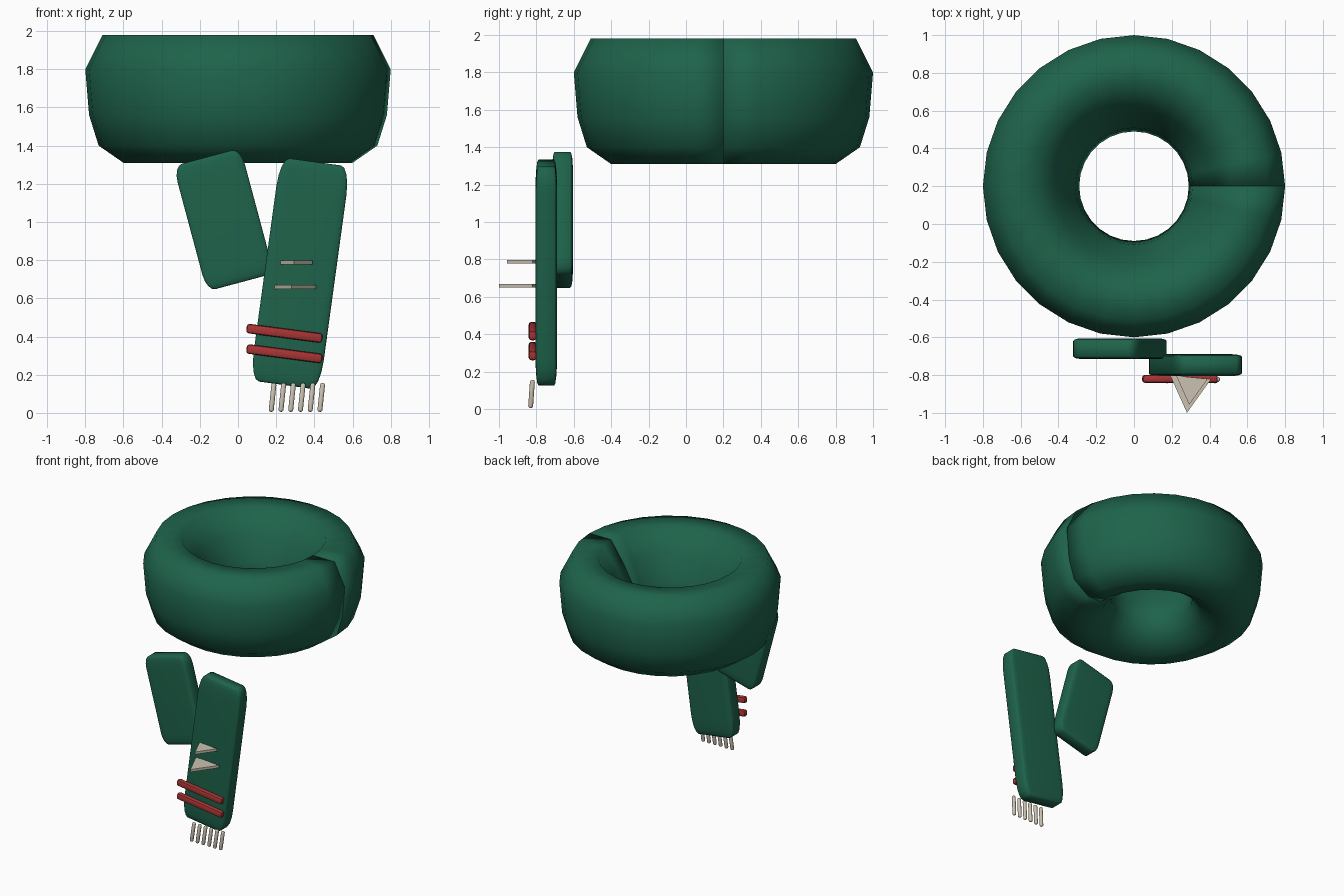
import bpy, bmesh, math

cube = bpy.data.objects.get("Cube")
if cube:
    bpy.data.objects.remove(cube, do_unlink=True)


def material(name, rgb):
    m = bpy.data.materials.new(name)
    m.use_nodes = True
    m.diffuse_color = (*rgb, 1)
    m.node_tree.nodes["Principled BSDF"].inputs["Base Color"].default_value = (*rgb, 1)
    return m


green = material("wool_green", (0.013, 0.125, 0.07))
red = material("stripe_red", (0.40, 0.035, 0.035))
cream = material("fringe_cream", (0.60, 0.54, 0.44))


def finish(name, mat):
    ob = bpy.context.object
    ob.name = name
    ob.data.materials.append(mat)
    return ob


def round_edges(ob, width, segments):
    mod = ob.modifiers.new("rounding", "BEVEL")
    mod.width, mod.segments = width, segments
    bpy.ops.object.modifier_apply(modifier="rounding")


def soft_box(name, mat, size, loc, lean, bevel, segments):
    """Evenly rounded box leaning sideways by an angle in degrees."""
    bpy.ops.mesh.primitive_cube_add(size=1, location=loc)
    ob = finish(name, mat)
    ob.scale = size
    bpy.ops.object.transform_apply(location=False, rotation=False, scale=True)
    ob.rotation_euler.y = math.radians(lean)
    round_edges(ob, bevel, segments)
    bpy.ops.object.shade_smooth_by_angle(angle=math.radians(40))
    return ob


def tail(name, size, loc, lean):
    """Flat cloth panel: rounding is stretched along with the panel."""
    bpy.ops.mesh.primitive_cube_add(size=1, location=loc)
    ob = finish(name, green)
    round_edges(ob, 0.13, 4)
    ob.scale = size
    ob.rotation_euler.y = math.radians(lean)
    bpy.ops.object.transform_apply(location=False, rotation=False, scale=True)
    bpy.ops.object.shade_smooth()


# Neck loop: a swept roll whose capped ends meet at the model's left
outer = [(0.71, 1.98), (0.80, 1.80), (0.78, 1.56), (0.73, 1.40), (0.60, 1.31)]
inner = [(0.48, 1.31), (0.36, 1.39), (0.29, 1.50), (0.31, 1.64), (0.41, 1.82), (0.52, 1.98)]
section = outer + inner
steps = 28
bm = bmesh.new()
rings = []
for i in range(steps + 1):
    a = 2 * math.pi * i / steps
    rings.append([bm.verts.new((r * math.cos(a), 0.2 + r * math.sin(a), z))
                  for r, z in section])
n = len(section)
for p, q in zip(rings, rings[1:]):
    for j in range(n):
        k = (j + 1) % n
        bm.faces.new((p[j], p[k], q[k], q[j]))
bm.faces.new(rings[0])
bm.faces.new(rings[-1][::-1])
bmesh.ops.recalc_face_normals(bm, faces=bm.faces)
for f in bm.faces:
    f.smooth = True
mesh = bpy.data.meshes.new("neck_loop")
bm.to_mesh(mesh)
bm.free()
mesh.materials.append(green)
bpy.context.collection.objects.link(bpy.data.objects.new("neck_loop", mesh))

# Hanging ends
tail("long_tail", (0.37, 0.115, 1.18), (0.325, -0.747, 0.73), 7.8)
tail("short_tail", (0.365, 0.11, 0.68), (-0.075, -0.66, 1.012), -15)

# Stripes across the long end
for i, z in enumerate((0.417, 0.31)):
    soft_box(f"stripe_{i + 1}", red, (0.40, 0.042, 0.05), (0.243, -0.82, z), 7.5, 0.014, 2)

# Triangular plates standing out from the long end
for i, (radius, x, tip, z) in enumerate(((0.127, 0.293, -1.0, 0.66),
                                         (0.097, 0.302, -0.957, 0.787))):
    bpy.ops.mesh.primitive_cylinder_add(vertices=3, radius=radius, depth=0.02,
                                        location=(x, tip + radius, z),
                                        rotation=(0, 0, math.pi - 0.1))
    finish(f"triangle_plate_{i + 1}", cream)

# Fringe strands with rounded ends
for i in range(6):
    strand = soft_box(f"fringe_{i + 1}", cream, (0.026, 0.026, 0.152),
                      (0.181 + 0.051 * i, -0.826, 0.081), 6, 0.0115, 3)
    strand.rotation_euler.x = math.radians(-4)
